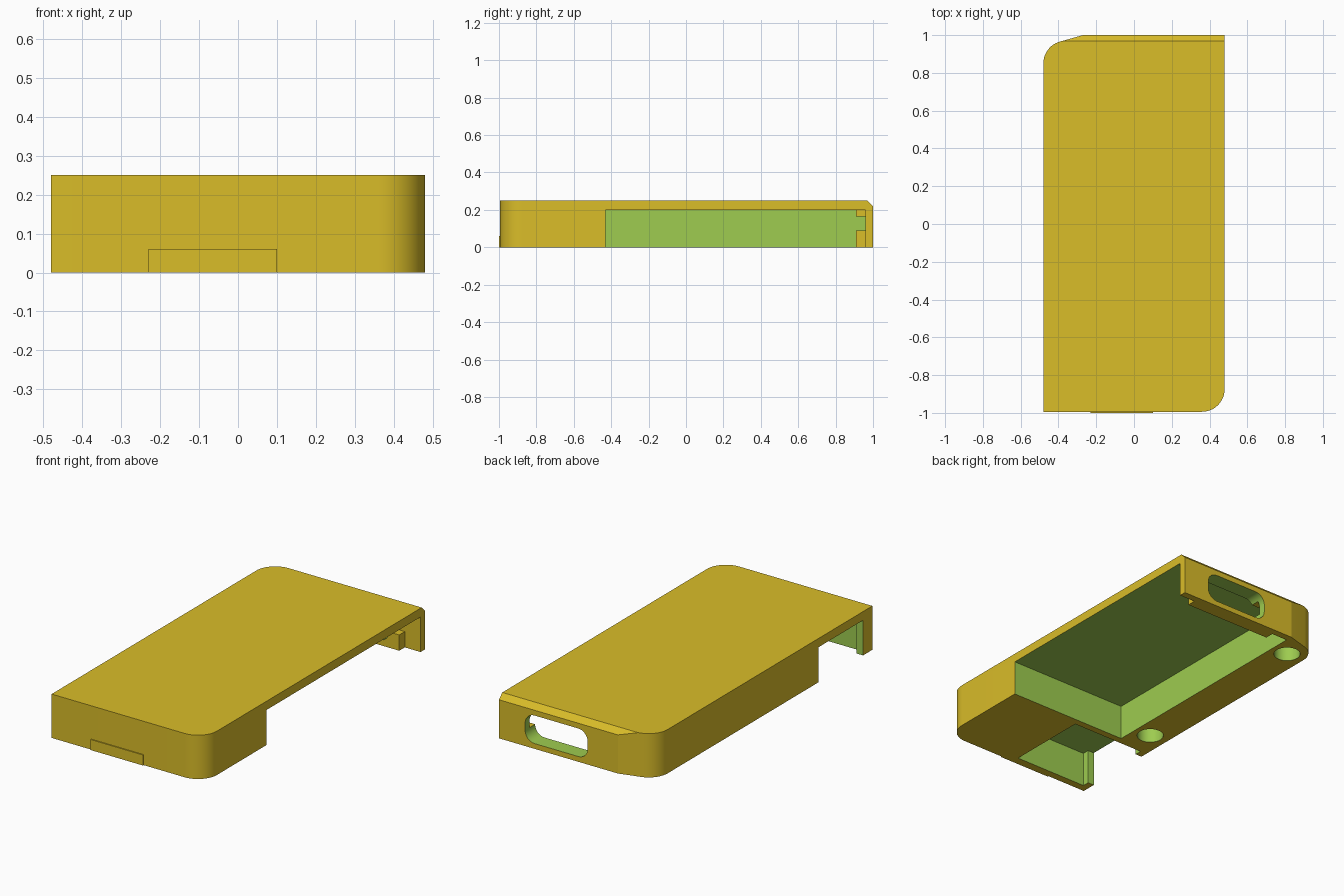
import bpy, bmesh, math
from mathutils import Matrix

if "Cube" in bpy.data.objects:
    bpy.data.objects.remove(bpy.data.objects["Cube"])


def material(name, rgb):
    m = bpy.data.materials.new(name)
    m.diffuse_color = (*rgb, 1)
    m.use_nodes = True
    m.node_tree.nodes["Principled BSDF"].inputs["Base Color"].default_value = m.diffuse_color
    return m


MATS = [material("mustard_shell", (0.70, 0.508, 0.022)),
        material("green_cut", (0.342, 0.603, 0.08))]


def arc(cx, cy, r, a0, a1, n=12):
    return [(cx + r * math.cos(math.radians(a0 + (a1 - a0) * i / n)),
             cy + r * math.sin(math.radians(a0 + (a1 - a0) * i / n))) for i in range(n + 1)]


def finish(name, bm, colour):
    bmesh.ops.recalc_face_normals(bm, faces=bm.faces)
    for f in bm.faces:
        f.material_index = colour
    me = bpy.data.meshes.new(name)
    bm.to_mesh(me)
    bm.free()
    for m in MATS:
        me.materials.append(m)
    ob = bpy.data.objects.new(name, me)
    bpy.context.collection.objects.link(ob)
    return ob


def prism(bm, pts, depth):
    face = bm.faces.new([bm.verts.new(p) for p in pts])
    new = bmesh.ops.extrude_face_region(bm, geom=[face])["geom"]
    bmesh.ops.translate(bm, vec=depth, verts=[v for v in new if isinstance(v, bmesh.types.BMVert)])


def box(name, x, y, z, colour=0):
    bm = bmesh.new()
    prism(bm, [(x[0], y[0], z[0]), (x[1], y[0], z[0]), (x[1], y[1], z[0]), (x[0], y[1], z[0])],
          (0, 0, z[1] - z[0]))
    return finish(name, bm, colour)


def combine(target, tool, op="DIFFERENCE"):
    mod = target.modifiers.new("cut", "BOOLEAN")
    mod.object, mod.operation, mod.solver = tool, op, "EXACT"
    bpy.context.view_layer.objects.active = target
    bpy.ops.object.modifier_apply(modifier=mod.name)
    bpy.data.objects.remove(tool)


# Outer shell: two square and two rounded corners, chamfered back top edge
outline = [(-0.48, -0.994)] + arc(0.36, -0.874, 0.12, -90, 0) + [(0.48, 1.0), (-0.27, 1.0)]
outline += arc(-0.36, 0.85, 0.12, 105, 180)
bm = bmesh.new()
prism(bm, [(x, y, 0) for x, y in outline], (0, 0, 0.25))
bmesh.ops.bisect_plane(bm, geom=bm.verts[:] + bm.edges[:] + bm.faces[:],
                       plane_co=(0, 0.97, 0.25), plane_no=(0, 1, 1), clear_outer=True)
bmesh.ops.holes_fill(bm, edges=[e for e in bm.edges if e.is_boundary], sides=0)
shell = finish("shell", bm, 0)

# Main bay, open to the right and below; its back wall keeps the shell colour
bay = box("bay_cutter", (-0.27, 0.6), (-0.43, 0.96), (-0.1, 0.2), 1)
for p in bay.data.polygons:
    if p.center.y > 0.95:
        p.material_index = 0
combine(shell, bay)

# Front pocket and its window through the left wall
combine(shell, box("pocket_cutter", (-0.44, 0.02), (-0.95, -0.47), (-0.1, 0.2), 1))
combine(shell, box("window_cutter", (-0.6, -0.40), (-0.91, -0.51), (-0.1, 0.2), 1))

# Holder block behind the back wall
combine(shell, box("port_block", (-0.17, 0.38), (0.91, 0.98), (0, 0.22)), "UNION")

# Rounded port slot through the back wall and holder
x0, x1, z0, z1, r = -0.08, 0.315, 0.03, 0.19, 0.06
slot = []
for cx, cz, a in ((x1 - r, z1 - r, 0), (x0 + r, z1 - r, 90), (x0 + r, z0 + r, 180), (x1 - r, z0 + r, 270)):
    slot += arc(cx, cz, r, a, a + 90, 8)
bm = bmesh.new()
prism(bm, [(x, 0.85, z) for x, z in slot], (0, 0.3, 0))
combine(shell, finish("slot_cutter", bm, 1))

# Sideways channel through the holder ends
combine(shell, box("channel_cutter", (-0.2, 0.42), (0.88, 0.96), (0.09, 0.165)))

# Two round sockets under the left wall
for x, y in ((-0.37, 0.845), (-0.37, -0.305)):
    bm = bmesh.new()
    bmesh.ops.create_cone(bm, cap_ends=True, segments=32, radius1=0.071, radius2=0.071, depth=0.4,
                          matrix=Matrix.Translation((x, y, 0)))
    combine(shell, finish("socket_cutter", bm, 1))

# Thin raised tab on the front
tab = box("front_tab", (-0.23, 0.10), (-1.0, -0.99), (0, 0.06))

bpy.ops.object.select_all(action="DESELECT")
shell.select_set(True)
bpy.context.view_layer.objects.active = shell
bpy.ops.object.shade_smooth_by_angle(angle=math.radians(13))
